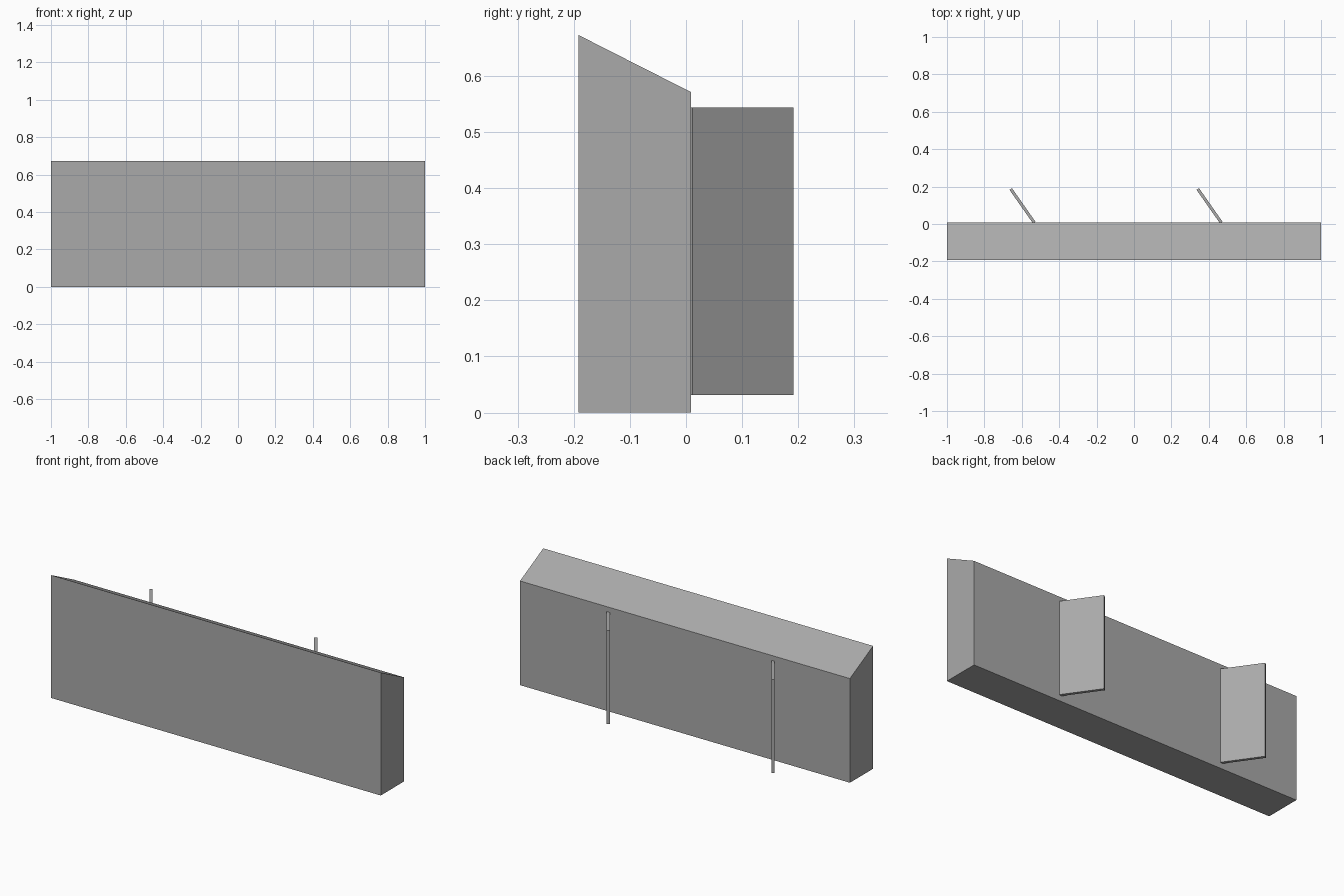
import bpy, bmesh, math
from mathutils import Matrix, Vector

cube = bpy.data.objects.get("Cube")
if cube:
    bpy.data.objects.remove(cube)

grey = bpy.data.materials.new("plain_grey")
grey.use_nodes = True
colour = (0.4, 0.4, 0.4, 1)
grey.diffuse_color = colour
grey.node_tree.nodes["Principled BSDF"].inputs["Base Color"].default_value = colour


def extrude_profile(name, points, direction):
    """Closed flat profile pushed along a direction into a solid."""
    bm = bmesh.new()
    face = bm.faces.new([bm.verts.new(p) for p in points])
    result = bmesh.ops.extrude_face_region(bm, geom=[face], use_keep_orig=True)
    moved = [v for v in result["geom"] if isinstance(v, bmesh.types.BMVert)]
    bmesh.ops.translate(bm, vec=direction, verts=moved)
    bmesh.ops.recalc_face_normals(bm, faces=bm.faces)
    mesh = bpy.data.meshes.new(name)
    bm.to_mesh(mesh)
    bm.free()
    mesh.materials.append(grey)
    obj = bpy.data.objects.new(name, mesh)
    bpy.context.collection.objects.link(obj)
    return obj


# Long wall with a top that slopes down to the back
FRONT, BACK = -0.192, 0.009
section = [(FRONT, 0), (BACK, 0), (BACK, 0.571), (FRONT, 0.673)]
extrude_profile("wall", [(-1, y, z) for y, z in section], (2, 0, 0))

# Two thin slanted fins standing off the back
LENGTH, HALF = 0.22, 0.008
plan = [(-HALF, 0), (HALF, 0), (HALF, LENGTH), (-HALF, LENGTH)]
turn = Matrix.Rotation(math.radians(35), 3, "Z")
for name, x in (("right_fin", -0.533), ("left_fin", 0.467)):
    base = Vector((x, 0.007, 0.031))
    points = [base + turn @ Vector((px, py, 0)) for px, py in plan]
    extrude_profile(name, points, (0, 0, 0.513))
